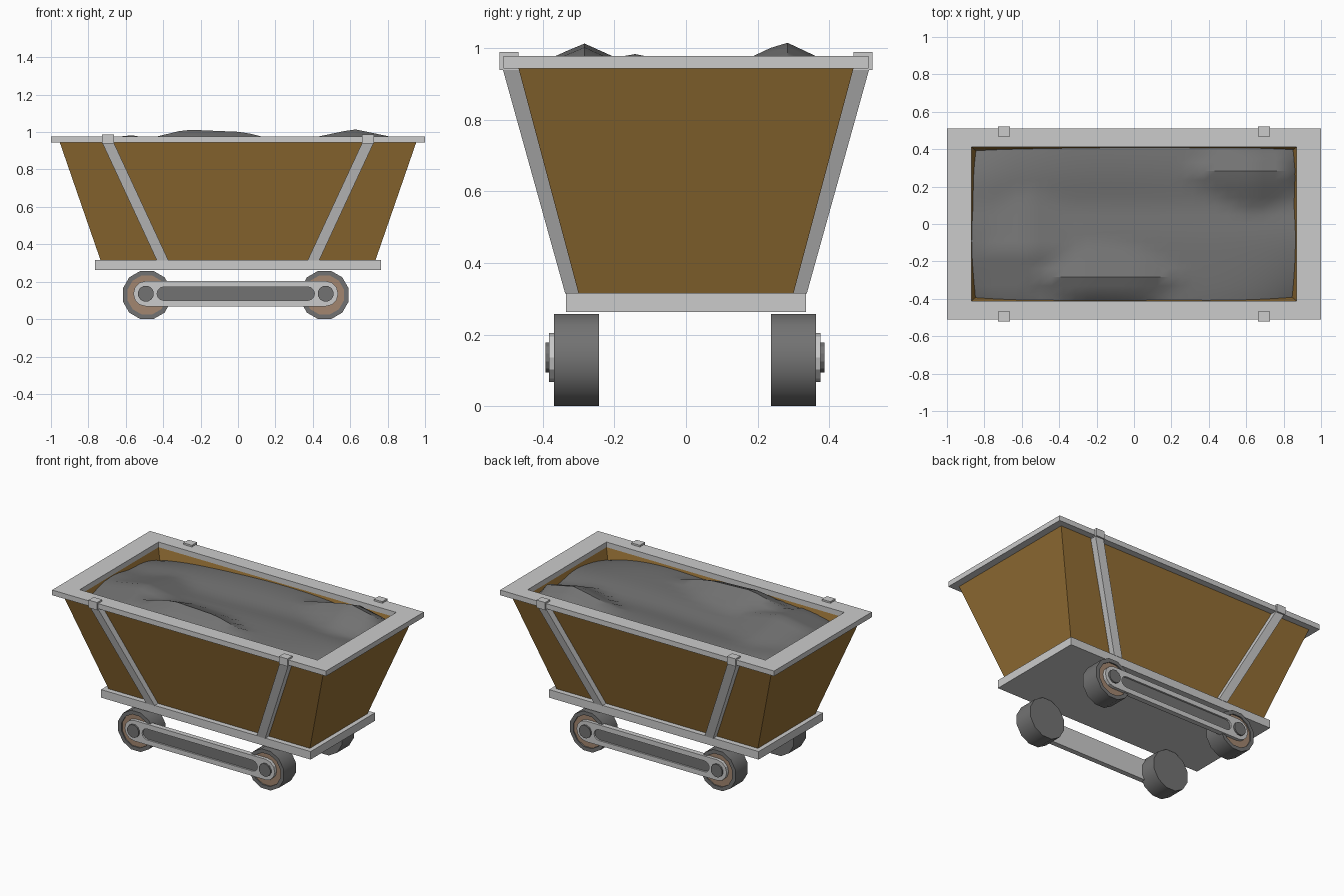
import bpy, bmesh, math

if "Cube" in bpy.data.objects:
    bpy.data.objects.remove(bpy.data.objects["Cube"])


def material(name, rgb):
    m = bpy.data.materials.new(name)
    m.diffuse_color = (*rgb, 1)
    m.use_nodes = True
    m.node_tree.nodes["Principled BSDF"].inputs["Base Color"].default_value = m.diffuse_color
    return m


RUST = material("brown_paint", (0.30, 0.16, 0.035))
HUB = material("hub_brown", (0.36, 0.24, 0.16))
DARK = material("dark_grey", (0.17, 0.17, 0.17))
ORE = material("ore_grey", (0.17, 0.17, 0.17))


def loft(name, loops, mats=(), closed=False, end_mat=0, smooth=False):
    """Skin a list of equal-length point loops; cap the ends or close the ring."""
    bm = bmesh.new()
    rings = [[bm.verts.new(p) for p in loop] for loop in loops]
    n = len(rings[0])
    pairs = list(zip(rings, rings[1:]))
    if closed:
        pairs.append((rings[-1], rings[0]))
    for a, b in pairs:
        for i in range(n):
            j = (i + 1) % n
            bm.faces.new((a[i], a[j], b[j], b[i]))
    if not closed:
        bm.faces.new(rings[0])
        bm.faces.new(rings[-1]).material_index = end_mat
    return finish(name, bm, mats, smooth)


def finish(name, bm, mats=(), smooth=False):
    bmesh.ops.recalc_face_normals(bm, faces=bm.faces[:])
    me = bpy.data.meshes.new(name)
    bm.to_mesh(me)
    bm.free()
    for m in mats:
        me.materials.append(m)
    ob = bpy.data.objects.new(name, me)
    bpy.context.collection.objects.link(ob)
    if smooth:
        bpy.ops.object.select_all(action='DESELECT')
        ob.select_set(True)
        bpy.context.view_layer.objects.active = ob
        bpy.ops.object.shade_smooth_by_angle(angle=math.radians(40))
    return ob


def rect(x, y, z):
    return [(-x, -y, z), (x, -y, z), (x, y, z), (-x, y, z)]


def quad(x0, x1, y0, y1, z):
    return [(x0, y0, z), (x1, y0, z), (x1, y1, z), (x0, y1, z)]


def circle(cx, cz, r, y, n):
    return [(cx + r * math.cos(a), y, cz + r * math.sin(a))
            for a in (2 * math.pi * (i + 0.5) / n for i in range(n))]


def stadium(cx, cz, half, r, y, n=6):
    pts = []
    for side in (0, 1):
        for i in range(n + 1):
            a = -math.pi / 2 + math.pi * side + math.pi * i / n
            pts.append((cx + (half, -half)[side] + r * math.cos(a), y, cz + r * math.sin(a)))
    return pts


# Hopper, rim and base plate
loft("hopper", [rect(0.735, 0.30, 0.315), rect(0.953, 0.468, 0.945),
                rect(0.87, 0.412, 0.945), rect(0.67, 0.25, 0.35)], [RUST])
loft("rim", [rect(1, 0.51, 0.943), rect(1, 0.51, 0.977),
             rect(0.868, 0.411, 0.977), rect(0.868, 0.411, 0.943)], closed=True)
loft("base_plate", [rect(0.765, 0.335, 0.263), rect(0.765, 0.335, 0.316)])

# Slanted side braces with a clip over the rim
for sx in (-1, 1):
    for sy in (-1, 1):
        def sec(x, w, y0, y1, z):
            return quad(sx * (x - w), sx * (x + w), sy * y0, sy * y1, z)
        loft("brace", [sec(0.403, 0.031, 0.295, 0.337, 0.314),
                       sec(0.695, 0.031, 0.462, 0.512, 0.943)])
        loft("rim_clip", [sec(0.695, 0.031, 0.468, 0.521, 0.938),
                          sec(0.695, 0.031, 0.468, 0.521, 0.988)])

# Wheels, side bars and axle bolts
CX, CY, CZ = -0.012, -0.003, 0.136
for s in (-1, 1):
    def Y(v):
        return CY + s * v
    for wx in (-0.475, 0.475):
        x = CX + wx
        loft("wheel", [circle(x, 0.129, r, Y(y), 12) for r, y in
                       ((0.1335, 0.24), (0.1335, 0.366), (0.108, 0.366), (0.108, 0.358))],
             [DARK, HUB], end_mat=1, smooth=True)
        loft("axle_bolt", [circle(x + wx * 0.012, CZ, 0.043, Y(y), 12) for y in (0.37, 0.389)],
             [DARK])
    loft("side_bar", [stadium(CX, CZ, h, r, Y(y)) for h, r, y in
                      ((0.48, 0.068, 0.345), (0.48, 0.068, 0.379),
                       (0.385, 0.036, 0.379), (0.385, 0.036, 0.368))],
         [material("bar_grey", (0.6, 0.6, 0.6)), DARK], end_mat=1)


# Ore load: a height field with three steep heaps
def height(x, y):
    z = 0.935 - 0.02 * math.exp(-((y - 0.1) / 0.12) ** 2)
    ex, ey = abs(x) / 0.88, abs(y) / 0.425
    z -= 0.08 * ex ** 4 * ey ** 2 + 0.01 * ey ** 6
    z += 0.008 * math.sin(5 * x + 3 * y)
    edge = z
    along = max(-0.28 - x, 0) * 0.24 + max(x - 0.03, 0) * 0.25
    ridge = 1.014 - along - 0.042 * min(max((x + 0.28), 0), 0.31) - 0.45 * abs(y + 0.285)
    heap = 1.02 - 0.21 * abs(x - 0.62) - 0.47 * abs(y - 0.275)
    small = 0.986 - 0.18 * abs(x + 0.58) - 0.2 * abs(y + 0.145)
    z = max(z, ridge, heap, small)
    return min(edge, 0.94) if max(ex, ey) > 0.97 else z


bm = bmesh.new()
NX, NY = 28, 18
grid = [[bm.verts.new((x, y, height(x, y)))
         for y in (-0.425 + 0.85 * j / NY for j in range(NY + 1))]
        for x in (-0.88 + 1.76 * i / NX for i in range(NX + 1))]
for i in range(NX):
    for j in range(NY):
        bm.faces.new((grid[i][j], grid[i + 1][j], grid[i + 1][j + 1], grid[i][j + 1]))
load = finish("ore_load", bm, [ORE], smooth=True)
if load.data.polygons[0].normal.z < 0:
    load.data.flip_normals()
